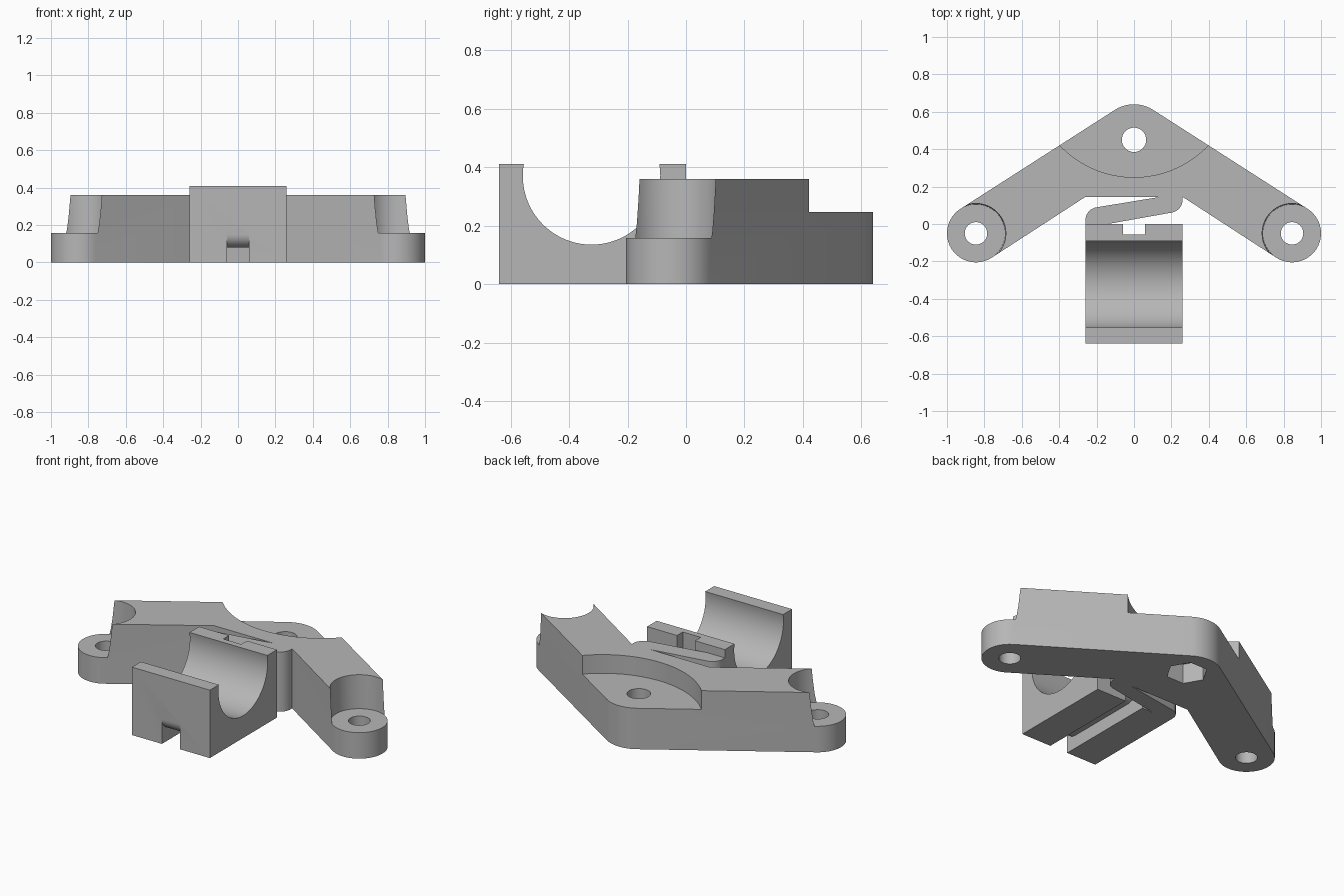
import bpy, bmesh, math
from mathutils import Vector

cube = bpy.data.objects.get("Cube")
if cube:
    bpy.data.objects.remove(cube, do_unlink=True)

grey = bpy.data.materials.new("plain_grey")
grey.use_nodes = True
grey.diffuse_color = (0.47, 0.47, 0.47, 1)
grey.node_tree.nodes["Principled BSDF"].inputs["Base Color"].default_value = (0.47, 0.47, 0.47, 1)


def arc(cx, cy, r, a0, a1, n=24):
    """Points along an arc, angles in degrees."""
    angles = [math.radians(a0 + (a1 - a0) * i / n) for i in range(n + 1)]
    return [(cx + r * math.cos(a), cy + r * math.sin(a)) for a in angles]


def finish(name, bm):
    bmesh.ops.recalc_face_normals(bm, faces=bm.faces)
    mesh = bpy.data.meshes.new(name)
    bm.to_mesh(mesh)
    bm.free()
    mesh.materials.append(grey)
    obj = bpy.data.objects.new(name, mesh)
    bpy.context.collection.objects.link(obj)
    return obj


def prism(name, points, low, high, sideways=False):
    """Extrude an outline along z, or a y-z outline along x."""
    bm = bmesh.new()
    place = (lambda u, v, w: (w, u, v)) if sideways else (lambda u, v, w: (u, v, w))
    face = bm.faces.new([bm.verts.new(place(u, v, low)) for u, v in points])
    new = bmesh.ops.extrude_face_region(bm, geom=[face])["geom"]
    verts = [g for g in new if isinstance(g, bmesh.types.BMVert)]
    bmesh.ops.translate(bm, verts=verts, vec=Vector(place(0, 0, high - low)))
    return finish(name, bm)


def cone(name, x, y, low, high, r_low, r_high, sides=64):
    bm = bmesh.new()
    bmesh.ops.create_cone(bm, cap_ends=True, segments=sides, radius1=r_low,
                          radius2=r_high, depth=high - low)
    bmesh.ops.translate(bm, verts=bm.verts, vec=(x, y, (low + high) / 2))
    return finish(name, bm)


def select(obj):
    bpy.ops.object.select_all(action='DESELECT')
    obj.select_set(True)
    bpy.context.view_layer.objects.active = obj


def cut(obj, cutter):
    """Subtract a cutter and remove it."""
    cutter.hide_render = True
    mod = obj.modifiers.new("cut", 'BOOLEAN')
    mod.operation = 'DIFFERENCE'
    mod.solver = 'EXACT'
    mod.object = cutter
    select(obj)
    bpy.ops.object.modifier_apply(modifier=mod.name)
    bpy.data.objects.remove(cutter, do_unlink=True)


END_X, END_Y, END_R = 0.845, -0.05, 0.155
APEX_Y = 0.45
SLANT = 57.2    # angle of the normal to the arm edges

# Bracket outline: right end, apex, left end, then the zigzag flexure
outline = arc(END_X, END_Y, END_R, SLANT - 180, SLANT)
outline += arc(0, APEX_Y, 0.19, SLANT, 180 - SLANT)
outline += arc(-END_X, END_Y, END_R, 180 - SLANT, 360 - SLANT)
outline += [(-0.26, 0.145), (0.14, 0.145)]
outline += arc(-0.19, 0.02, 0.07, 100, 180, 10)
outline += [(-0.26, 0), (-0.14, 0)]
outline += arc(0.19, 0.13, 0.07, -80, 0, 10)
outline += [(0.26, 0.145)]
bracket = prism("bracket_with_flexure", outline, 0, 0.36)

# Screw lugs: clearance above each lug, and a through hole
for side in (-1, 1):
    x = side * END_X
    cut(bracket, cone("lug_clearance", x, END_Y, 0.157, 0.46, 0.1555, 0.162, 96))
    cut(bracket, cone("lug_hole", x, END_Y, -0.1, 0.3, 0.06, 0.06))

# Apex: round recess, screw hole and hexagonal nut pocket underneath
cut(bracket, cone("apex_recess", 0, 0.797, 0.247, 0.5, 0.547, 0.547, 128))
cut(bracket, cone("apex_hole", 0, APEX_Y, -0.1, 0.4, 0.065, 0.065))
pocket = arc(0, APEX_Y, 0.115, 0, 300, 5)
cut(bracket, prism("nut_pocket", pocket, -0.1, 0.12))

# Clamp cradle: block with a round bore open at the top
lip = 9.8
profile = [(-0.64, 0), (0, 0), (0, 0.41)]
profile += arc(-0.323, 0.37, 0.235, lip, -180 - lip, 64)
profile += [(-0.64, 0.41)]
cradle = prism("clamp_cradle", profile, -0.26, 0.26, True)

# Strap channel: runs under the cradle and up its back, with rounded bends
channel = [(-0.7, -0.1), (-0.7, 0.15)]
channel += arc(-0.57, 0.15, 0.07, 180, 270, 12)
channel += arc(-0.125, 0.15, 0.07, 270, 360, 12)
channel += [(-0.055, 0.5), (0.1, 0.5), (0.1, -0.1)]
cut(cradle, prism("strap_channel", channel, -0.06, 0.06, True))

for part in (bracket, cradle):
    select(part)
    bpy.ops.object.shade_smooth_by_angle(angle=math.radians(25))
